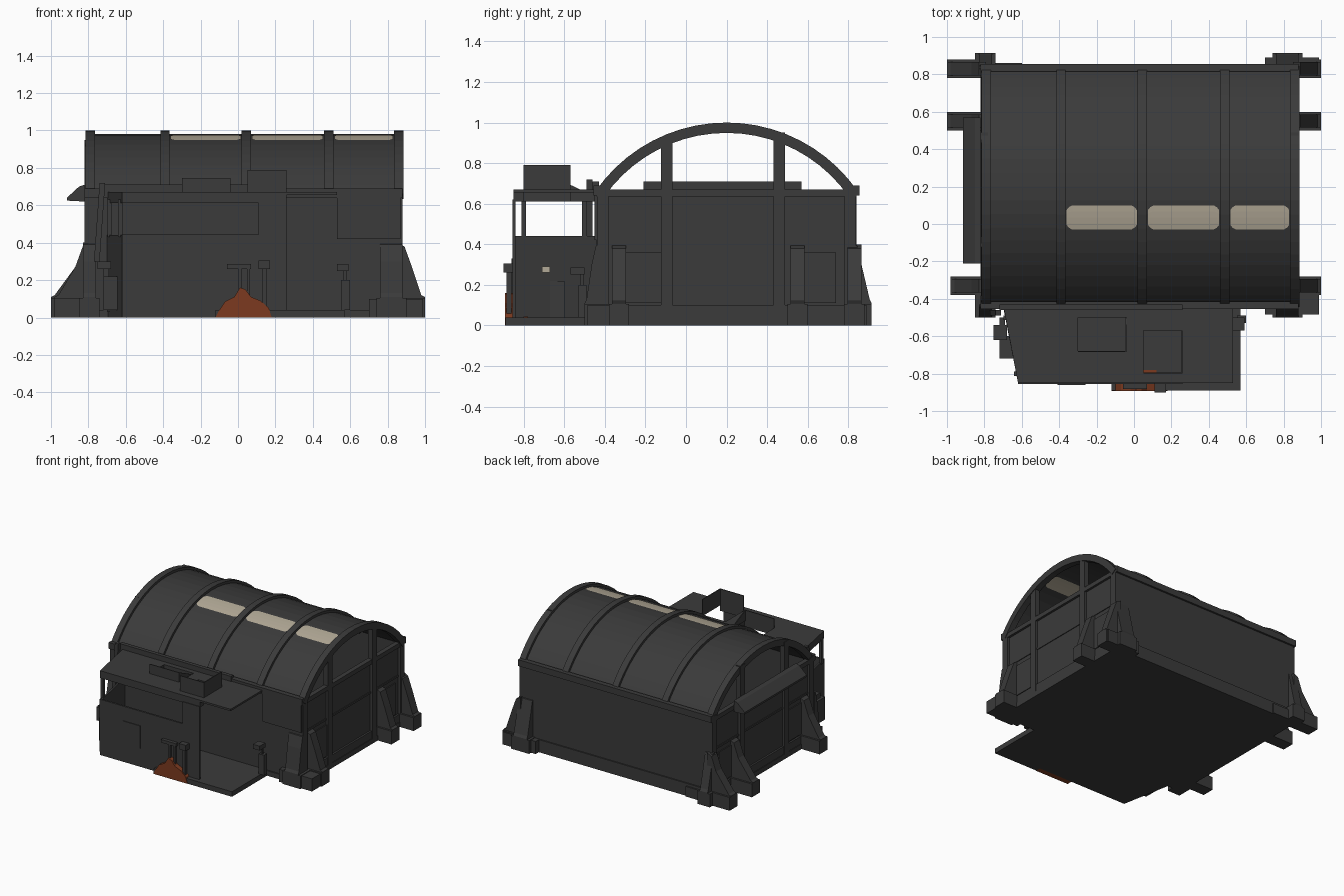
import bpy, bmesh, math
from mathutils import Vector

def mat(name, c):
    m = bpy.data.materials.new(name)
    m.diffuse_color = (*c, 1)
    return m

GREY = mat("dark grey", (0.043, 0.043, 0.043))
GLASS = mat("pale skylight", (0.45, 0.40, 0.31))
RUST = mat("rust orange", (0.20, 0.042, 0.014))

def finish(name, bm, m=GREY):
    bmesh.ops.recalc_face_normals(bm, faces=bm.faces)
    me = bpy.data.meshes.new(name)
    bm.to_mesh(me)
    bm.free()
    me.materials.append(m)
    ob = bpy.data.objects.new(name, me)
    bpy.context.collection.objects.link(ob)
    return ob

def box(name, x0, x1, y0, y1, z0, z1, m=GREY):
    bm = bmesh.new()
    bmesh.ops.create_cube(bm, size=1)
    for v in bm.verts:
        v.co = Vector(((x0 + x1) / 2 + v.co.x * (x1 - x0),
                       (y0 + y1) / 2 + v.co.y * (y1 - y0),
                       (z0 + z1) / 2 + v.co.z * (z1 - z0)))
    return finish(name, bm, m)

def prism(name, pts, axis, a, b, m=GREY):
    """Extrude a 2D outline along an axis (x: pts are y,z; y: x,z; z: x,y)."""
    def put(p, t):
        return {"x": (t, *p), "y": (p[0], t, p[1]), "z": (*p, t)}[axis]
    bm = bmesh.new()
    f = bm.faces.new([bm.verts.new(put(p, a)) for p in pts])
    r = bmesh.ops.extrude_face_region(bm, geom=[f])
    d = Vector(put((0, 0), b - a))
    for v in r["geom"]:
        if isinstance(v, bmesh.types.BMVert):
            v.co += d
    return finish(name, bm, m)

# Arch geometry
CY, CZ, R, HALF = 0.20, 0.214, 0.786, math.asin(0.645 / 0.786)

def arch(name, x0, x1, r0, r1, n=20):
    bm = bmesh.new()
    rows = []
    for i in range(n + 1):
        a = -HALF + 2 * HALF * i / n
        s, c = math.sin(a), math.cos(a)
        rows.append([bm.verts.new((x, CY + r * s, CZ + r * c))
                     for x, r in ((x0, r0), (x1, r0), (x1, r1), (x0, r1))])
    for p, q in zip(rows, rows[1:]):
        for k in range(4):
            bm.faces.new((p[k], p[(k + 1) % 4], q[(k + 1) % 4], q[k]))
    bm.faces.new(rows[0])
    bm.faces.new(rows[-1])
    return finish(name, bm)

# Barrel roof with raised ribs
arch("barrel_roof", -0.80, 0.87, 0.75, 0.766)
for x in (-0.79, -0.39, 0.045, 0.485, 0.86):
    arch("roof_rib", x - 0.025, x + 0.025, 0.735, R)

# Rounded skylight strips, outside and inside the roof skin
def skylight(x0, x1, r):
    bm = bmesh.new()
    rows = []
    for x, h in ((x0, .04), (x0 + .012, .055), (x0 + .03, .065),
                 (x1 - .03, .065), (x1 - .012, .055), (x1, .04)):
        rows.append([bm.verts.new((x, y, CZ + math.sqrt(r * r - (y - CY) ** 2)))
                     for y in (0.035 + h * t for t in (-1, -.5, 0, .5, 1))])
    for p, q in zip(rows, rows[1:]):
        for k in range(4):
            bm.faces.new((p[k], p[k + 1], q[k + 1], q[k]))
    finish("skylight", bm, GLASS)

for x0, x1 in ((-0.36, 0.015), (0.075, 0.455), (0.515, 0.83)):
    skylight(x0, x1, 0.769)
    skylight(x0, x1, 0.747)

# Hall walls, floor and eaves
box("hall_floor", -0.82, 0.88, -0.45, 0.85, 0, 0.04)
box("front_wall", -0.80, 0.87, -0.44, -0.41, 0, 0.67)
box("back_wall", -0.80, 0.87, 0.81, 0.84, 0, 0.67)
box("back_skirt", -0.80, 0.87, 0.84, 0.85, 0, 0.10)
for y in (-0.435, 0.835):
    box("eave_beam", -0.82, 0.88, y - 0.02, y + 0.02, 0.64, 0.69)
box("front_wall_panel", 0.53, 0.87, -0.45, -0.44, 0.42, 0.67)

# Gable ends: solid below, open lunette above with posts and a beam
for side, x in ((-1, -0.80), (1, 0.86)):
    def end(name, y0, y1, z0, z1, out):
        box(name, *sorted((x - side * 0.02, x + side * out)), y0, y1, z0, z1)
    end("end_wall", -0.43, 0.83, 0, 0.66, 0.0)
    end("end_skirt", -0.43, 0.83, 0, 0.10, 0.015)
    end("end_beam", -0.44, 0.84, 0.635, 0.67, 0.018)
    end("mid_rail", -0.43, 0.83, 0.395, 0.41, 0.006)
    for y, top in ((-0.095, 0.93), (0.46, 0.95)):
        end("end_post", y - 0.028, y + 0.028, 0.0, top, 0.02)
    for y in (-0.41, 0.81):
        end("corner_post", y - 0.028, y + 0.028, 0, 0.68, 0.02)
    for y in (-0.21, 0.64):
        end("end_panel", y - 0.10, y + 0.10, 0.11, 0.36, 0.008)

# Sloped canopy on the left end
prism("left_canopy", [(-0.82, 0.71), (-0.85, 0.70), (-0.915, 0.64), (-0.915, 0.625), (-0.82, 0.62)],
      "y", -0.21, 0.57)

# Flared buttresses leaning on the end walls
for side, wall in ((-1, 0.81), (1, 0.87)):
    for y0, y1 in ((-0.38, -0.28), (0.50, 0.60), (0.78, 0.88)):
        tip = 1.0 if side > 0 or y0 > 0.4 else 0.98
        prof = [(wall - .02, 0), (tip, 0), (tip, .11), (tip - .02, .12),
                (wall + .06, .27), (wall + .02, .38), (wall - .02, .40)]
        prism("end_buttress_fin", [(side * a, z) for a, z in prof], "y", y0 + .015, y1 - .015)
        box("end_buttress_foot", *sorted((side * (wall - .03), side * tip)), y0, y1, 0, 0.105)

# Flared buttresses on the front and back corners
for x0, x1 in ((-0.85, -0.74), (0.74, 0.90)):
    for wall, tip, d in ((-0.43, -0.50, -1), (0.83, 0.915, 1)):
        prof = [(wall, 0), (tip, 0), (tip, .11), (tip - d * .01, .13),
                (wall + d * .035, .30), (wall + d * .015, .39), (wall, .40)]
        prism("corner_buttress_fin", prof, "x", x0 + .02, x1 - .02)
        box("corner_buttress_foot", x0, x1, *sorted((wall - d * .05, tip)), 0, 0.105)
box("back_left_step", -0.74, -0.60, 0.83, 0.862, 0, 0.08)
box("front_right_foot", 0.70, 0.99, -0.485, -0.31, 0, 0.10)
box("back_right_foot", 0.70, 0.99, 0.84, 0.89, 0, 0.10)

# Front annex: floor slab, walls with an open window band
prism("annex_floor", [(-0.70, -0.43), (-0.62, -0.85), (-0.12, -0.85), (-0.12, -0.89),
                      (0.57, -0.89), (0.57, -0.43)], "z", 0, 0.04)
box("annex_front_wall", -0.62, 0.26, -0.855, -0.84, 0.03, 0.445)
box("annex_front_pier", 0.11, 0.26, -0.855, -0.84, 0.44, 0.62)
prism("annex_left_wall", [(-0.70, -0.44), (-0.62, -0.85), (-0.605, -0.85), (-0.685, -0.44)],
      "z", 0.03, 0.44)
for x, y in ((-0.63, -0.80), (-0.685, -0.50)):
    box("window_post", x - .012, x + .012, y - .012, y + .012, 0.43, 0.63)
box("front_wall_plate", -0.41, -0.26, -0.861, -0.855, 0.15, 0.33)

# Annex roof in strips around two hatch openings
Z0, Z1 = 0.612, 0.67
prism("annex_roof_left", [(-0.70, -0.43), (-0.62, -0.85), (-0.30, -0.85), (-0.30, -0.43)], "z", Z0, Z1)
for x0, x1, y0, y1 in ((-0.30, -0.04, -0.85, -0.68), (-0.30, -0.04, -0.50, -0.43),
                       (-0.04, 0.05, -0.85, -0.43), (0.05, 0.26, -0.85, -0.80),
                       (0.05, 0.26, -0.57, -0.43)):
    box("annex_roof_strip", x0, x1, y0, y1, Z0, Z1)
box("annex_roof_right", 0.26, 0.53, -0.85, -0.43, 0.655, 0.67)
box("roof_wall_flashing", -0.72, 0.26, -0.46, -0.43, 0.66, 0.71)

# Raised hatch walls on the annex roof
box("large_hatch_front", 0.05, 0.26, -0.80, -0.793, 0.66, 0.79)
box("large_hatch_side", 0.253, 0.26, -0.80, -0.57, 0.66, 0.79)
box("small_hatch_front", -0.30, -0.04, -0.685, -0.678, 0.66, 0.745)
prism("small_hatch_side", [(-0.68, 0.66), (-0.50, 0.66), (-0.68, 0.745)], "x", -0.047, -0.04)

# Rust pile spilling over the slab in front of the wall
prism("rust_pile", [(-0.12, 0), (0.18, 0), (0.165, .05), (0.12, .09), (0.07, .11), (0.04, .15),
                    (0.01, .16), (-0.02, .11), (-0.07, .085), (-0.10, .04)], "y", -0.893, -0.85, RUST)
box("rust_patch", 0.05, 0.12, -0.80, -0.78, 0.04, 0.045, RUST)

# Pipes and valve in front of the annex
for x in (0.012, 0.055):
    box("pipe", x - .008, x + .008, -0.88, -0.864, 0.04, 0.27)
box("pipe_bar", -0.06, 0.07, -0.882, -0.855, 0.26, 0.285)
box("valve_post", 0.13, 0.155, -0.885, -0.86, 0.04, 0.27)
box("valve_head", 0.11, 0.17, -0.90, -0.85, 0.26, 0.305)

# Small fittings on both flanks of the annex
box("right_stand", 0.55, 0.60, -0.53, -0.49, 0.04, 0.20)
box("right_stand_head", 0.53, 0.59, -0.57, -0.50, 0.25, 0.285)
box("right_stand_stem", 0.565, 0.58, -0.52, -0.505, 0.19, 0.26)
box("left_stand", -0.72, -0.69, -0.56, -0.50, 0.04, 0.30)
box("left_stand_head", -0.75, -0.68, -0.62, -0.54, 0.26, 0.30)
box("left_cabinet", -0.72, -0.64, -0.72, -0.60, 0.04, 0.22)
box("left_lamp", -0.645, -0.605, -0.71, -0.67, 0.26, 0.29, GLASS)
prism("left_gutter_pipe", [(-0.77, 0.30), (-0.74, 0.30), (-0.71, 0.72), (-0.74, 0.72)], "y", -0.49, -0.46)
